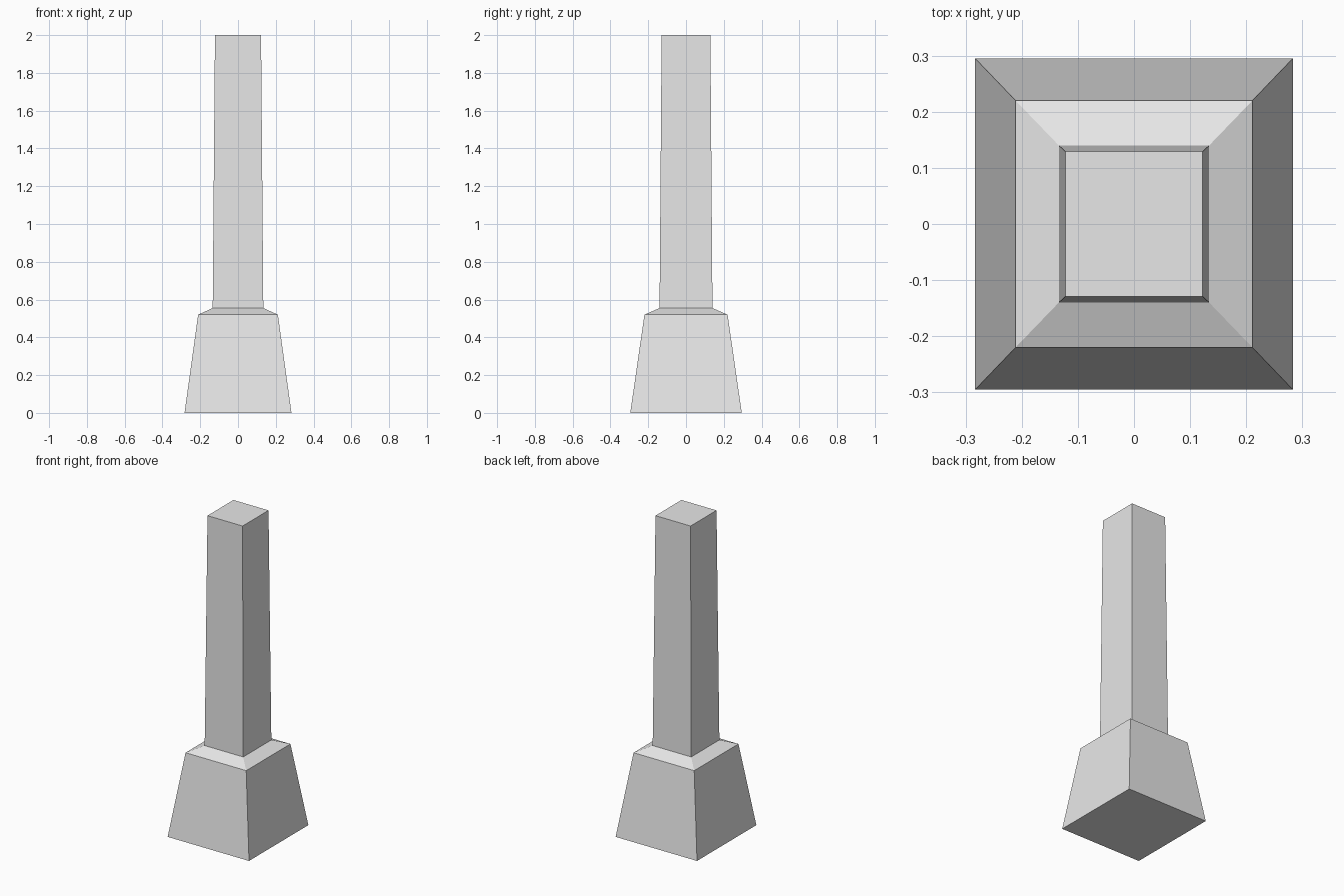
import bpy
import bmesh

cube = bpy.data.objects.get("Cube")
if cube:
    bpy.data.objects.remove(cube, do_unlink=True)

# One plain grey for the whole pillar
grey = bpy.data.materials.new("stone grey")
grey.use_nodes = True
colour = (0.8, 0.8, 0.8, 1.0)
grey.diffuse_color = colour
grey.node_tree.nodes["Principled BSDF"].inputs["Base Color"].default_value = colour

# Half width, half depth and height of each level, from the foot up
LEVELS = [
    (0.283, 0.295, 0.0),     # foot of the plinth
    (0.211, 0.220, 0.52),    # plinth shoulder
    (0.134, 0.140, 0.555),   # foot of the shaft
    (0.122, 0.129, 2.0),     # top of the shaft
]
CORNERS = [(-1, -1), (1, -1), (1, 1), (-1, 1)]


def build_tapered_pillar(name, levels, material):
    """Join rectangular levels with flat sides and close both ends."""
    bm = bmesh.new()
    rings = [[bm.verts.new((sx * w, sy * d, z)) for sx, sy in CORNERS]
             for w, d, z in levels]
    for low, high in zip(rings, rings[1:]):
        for i in range(4):
            j = (i + 1) % 4
            bm.faces.new((low[i], low[j], high[j], high[i]))
    bm.faces.new(rings[0][::-1])
    bm.faces.new(rings[-1])
    mesh = bpy.data.meshes.new(name)
    bm.to_mesh(mesh)
    bm.free()
    mesh.materials.append(material)
    obj = bpy.data.objects.new(name, mesh)
    bpy.context.collection.objects.link(obj)
    return obj


# Plinth, sloping shoulder and shaft as one closed solid
build_tapered_pillar("pillar", LEVELS, grey)
